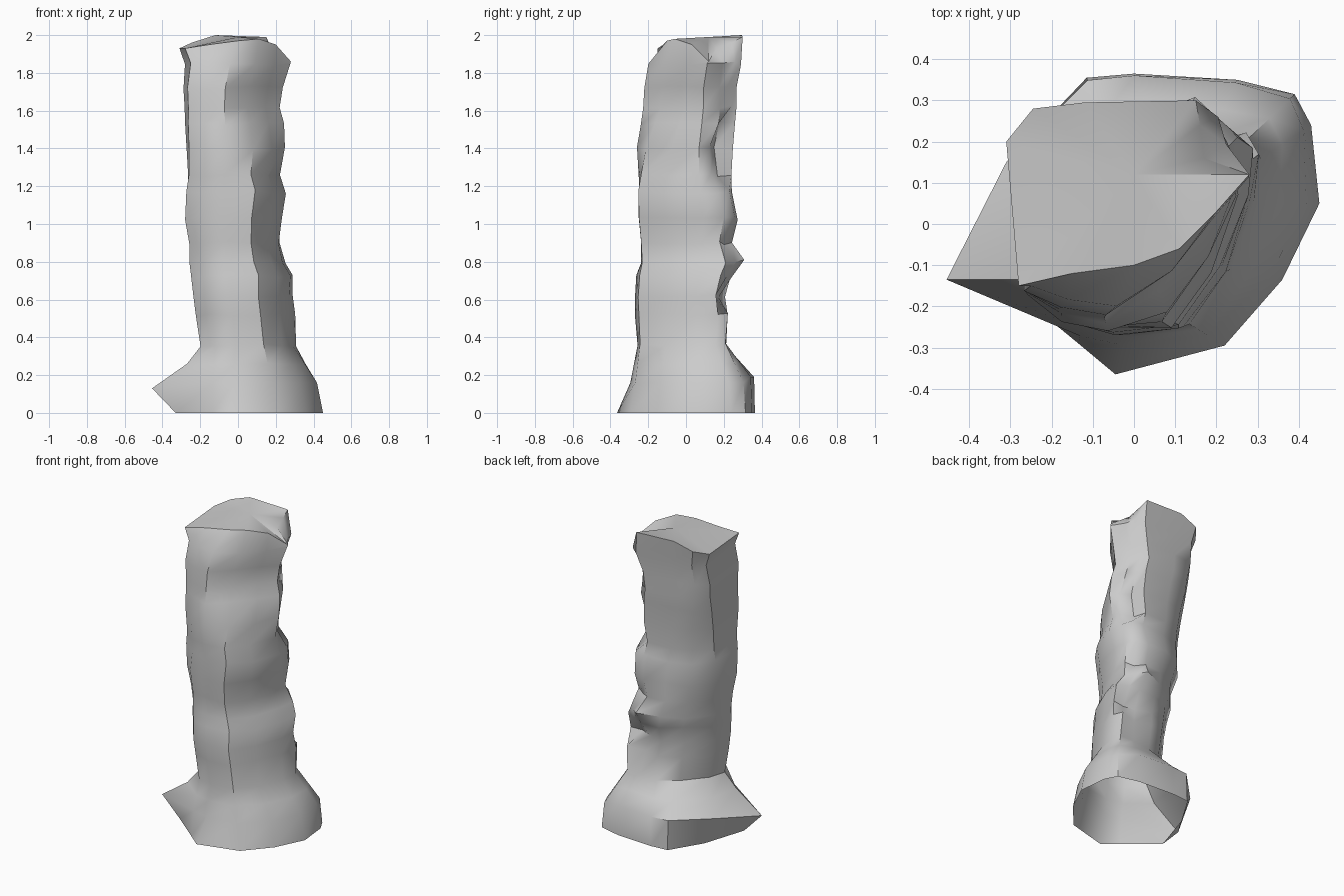
import bpy, bmesh, math, random

if "Cube" in bpy.data.objects:
    bpy.data.objects.remove(bpy.data.objects["Cube"])

random.seed(4)

# Key cross-sections, 12 columns each, counter-clockwise from the front-left corner
BASE = [(-.33, -.13), (-.135, -.29), (-.045, -.365), (.22, -.295), (.36, -.135), (.45, .05),
        (.43, .24), (.39, .315), (.25, .35), (0, .365), (-.115, .355), (-.24, .15)]
LOW = [(-.22, -.13), (-.14, -.24), (-.03, -.27), (.12, -.25), (.22, -.12), (.28, .04),
       (.30, .15), (.27, .20), (.17, .20), (.05, .20), (-.08, .14), (-.20, .01)]
HIGH = [(-.28, -.15), (-.18, -.18), (-.06, -.20), (.08, -.11), (.19, .02), (.28, .12),
        (.22, .20), (.18, .27), (.15, .30), (-.10, .29), (-.25, .27), (-.31, .20)]

# Trunk rings: height, x range, y range
RINGS = [(.36, -.20, .31, -.26, .21), (.52, -.22, .30, -.27, .22), (.62, -.24, .29, -.27, .21),
         (.72, -.25, .29, -.26, .24), (.80, -.26, .25, -.24, .27), (.90, -.26, .22, -.24, .24),
         (1.03, -.28, .23, -.25, .27), (1.17, -.27, .25, -.25, .24), (1.26, -.26, .22, -.25, .24),
         (1.40, -.27, .25, -.26, .25), (1.53, -.28, .24, -.24, .26), (1.62, -.28, .22, -.23, .27),
         (1.72, -.29, .24, -.22, .27), (1.85, -.28, .28, -.20, .29)]

# Broken notches and lumps on the back-right edge: (ring, column) -> shift
CHIPS = {(1, 8): (-.01, -.03), (2, 7): (-.05, -.06), (2, 8): (-.02, -.04), (3, 7): (-.04, -.02),
         (4, 8): (.02, .04), (4, 7): (-.02, .0), (5, 7): (-.02, -.03), (8, 7): (-.03, -.06),
         (8, 6): (.0, -.03), (9, 7): (-.04, -.08), (9, 6): (-.01, -.04), (10, 7): (-.03, -.06),
         (12, 7): (-.02, -.03), (13, 7): (.02, 0)}

# Start and span of the change from LOW to HIGH, where it differs per column
BLEND = {3: (1.15, .5), 4: (1.15, .5), 9: (.8, 1.0), 10: (.8, 1.0), 11: (.8, 1.0)}

# Tilted top rim
RIM_Z = [1.93, 1.95, 1.97, 1.98, 1.95, 1.86, 1.93, 1.96, 1.99, 2.0, 1.96, 1.93]
RIM = [(-.28, -.15), (-.15, -.12), (0, -.10), (.11, -.06), (.20, .03), (.28, .12),
       (.17, .16), (.16, .24), (.15, .30), (-.12, .295), (-.245, .28), (-.31, .20)]


def fit(shape, x0, x1, y0, y1):
    """Stretch a cross-section to the given extents."""
    xs, ys = zip(*shape)
    sx, sy = (x1 - x0) / (max(xs) - min(xs)), (y1 - y0) / (max(ys) - min(ys))
    return [(x0 + (x - min(xs)) * sx, y0 + (y - min(ys)) * sy) for x, y in shape]


def section(z):
    """Trunk cross-section at height z, before stretching."""
    pts = []
    for c, (p, q) in enumerate(zip(LOW, HIGH)):
        start, span = BLEND.get(c, (.65, 1.2))
        t = min(1, max(0, (z - start) / span))
        pts.append((p[0] + (q[0] - p[0]) * t, p[1] + (q[1] - p[1]) * t))
    return pts


# Uneven trunk
trunk = []
for r, (z, x0, x1, y0, y1) in enumerate(RINGS):
    ring = []
    for c, (x, y) in enumerate(fit(section(z), x0, x1, y0, y1)):
        dx, dy = CHIPS.get((r, c), (0, 0))
        a = random.uniform(-.004, .004)
        d = math.hypot(x, y) or 1
        ring.append((x + dx + a * x / d, y + dy + a * y / d, z + random.uniform(-.01, .01)))
    trunk.append(ring)

# Flared foot: steep at the front, a shelf at the back, a pointed spur on the left
base = [(x, y, 0) for x, y in BASE]
inward = [.1, .3, .65, .5, .25, .2, .15, .1, .05, .03, .03, .1]
foot = [(x + (q[0] - x) * k, y + (q[1] - y) * k, .16)
        for (x, y), q, k in zip(BASE, trunk[0], inward)]
foot[0], foot[11] = (-.455, -.135, .13), (-.31, .15, .18)
foot[8:11] = [(x, y, .19) for x, y, z in foot[8:11]]
shoulder = [tuple(a + (b - a) * .5 for a, b in zip(p, q)) for p, q in zip(foot, trunk[0])]
shoulder[0] = (-.27, -.135, .26)
rings = [base, foot, shoulder] + trunk
rings.append([(x, y, z) for (x, y), z in zip(RIM, RIM_Z)])

# Loft the rings; bottom stays open, top is closed by a low fan
bm = bmesh.new()
loops = [[bm.verts.new(p) for p in ring] for ring in rings]
for a, b in zip(loops, loops[1:]):
    for i in range(12):
        j = (i + 1) % 12
        bm.faces.new((a[i], a[j], b[j], b[i]))
peak = bm.verts.new((0, .12, 1.99))
for i in range(12):
    bm.faces.new((loops[-1][i], loops[-1][(i + 1) % 12], peak))
bmesh.ops.recalc_face_normals(bm, faces=bm.faces)

mesh = bpy.data.meshes.new("rock_pillar")
bm.to_mesh(mesh)
bm.free()
pillar = bpy.data.objects.new("rock_pillar", mesh)
bpy.context.collection.objects.link(pillar)
bpy.context.view_layer.objects.active = pillar
pillar.select_set(True)
bpy.ops.object.shade_smooth_by_angle(angle=math.radians(42))
